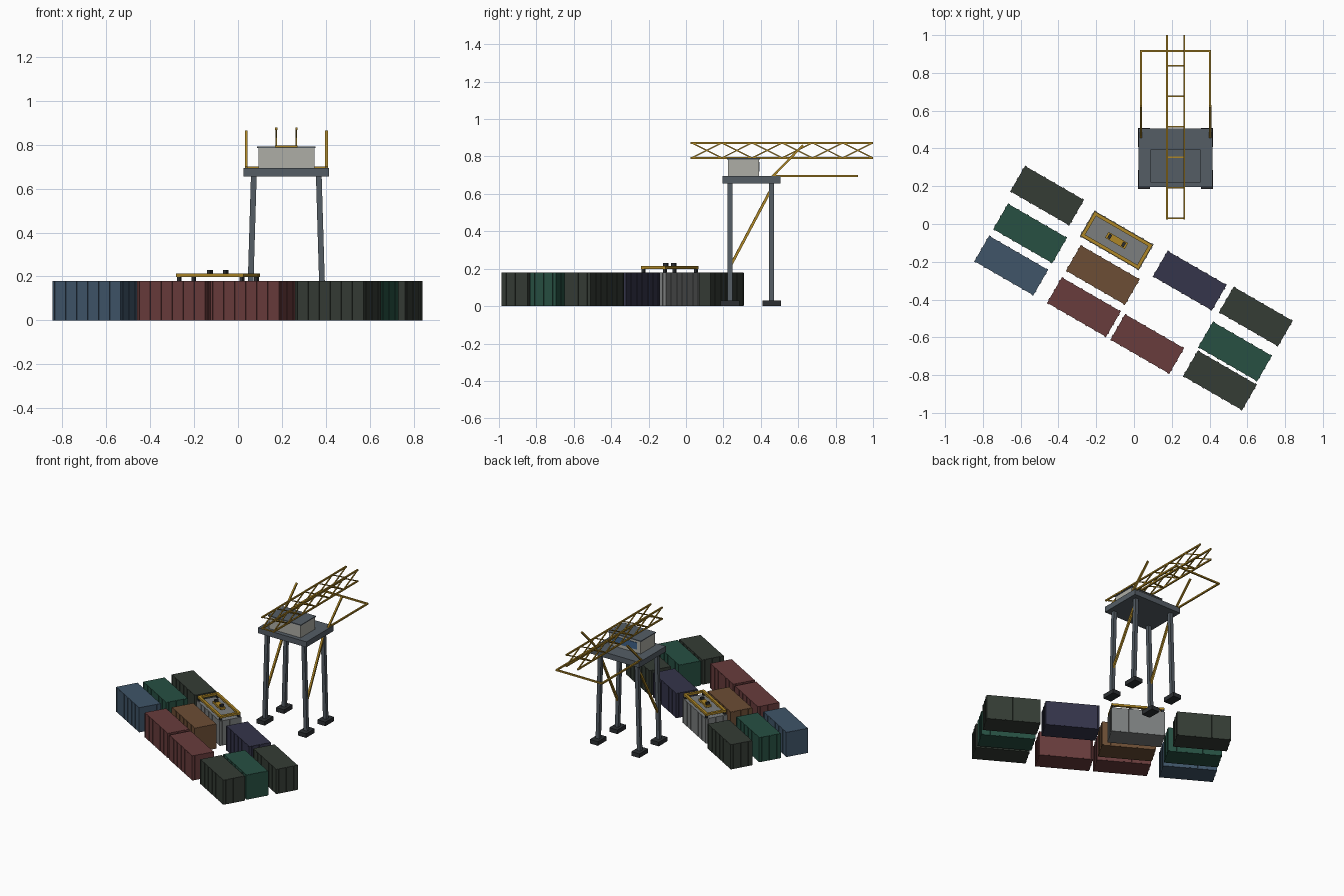
import bpy, bmesh, math
from mathutils import Matrix, Vector

if "Cube" in bpy.data.objects:
    bpy.data.objects.remove(bpy.data.objects["Cube"])


def material(name, rgb):
    m = bpy.data.materials.new(name)
    m.diffuse_color = (*rgb, 1)
    m.use_nodes = True
    m.node_tree.nodes["Principled BSDF"].inputs["Base Color"].default_value = m.diffuse_color
    return m


YELLOW = material("crane_yellow", (0.42, 0.24, 0.02))
STEEL = material("steel", (0.09, 0.11, 0.13))
DARK = material("dark_steel", (0.025, 0.028, 0.032))
CABIN = material("cabin_grey", (0.42, 0.42, 0.38))
GLASS = material("window_blue", (0.05, 0.12, 0.25))
PAINT = {
    "charcoal": material("charcoal", (0.035, 0.045, 0.035)),
    "green": material("green", (0.02, 0.08, 0.055)),
    "blue": material("blue", (0.05, 0.09, 0.14)),
    "red": material("red", (0.14, 0.045, 0.045)),
    "brown": material("brown", (0.15, 0.075, 0.035)),
    "navy": material("navy", (0.035, 0.035, 0.07)),
    "grey": material("grey", (0.20, 0.21, 0.21)),
}


def box(bm, centre, size, rot=Matrix.Identity(4)):
    m = Matrix.Translation(centre) @ rot @ Matrix.Diagonal((*size, 1))
    bmesh.ops.create_cube(bm, size=1, matrix=m)


def beam(bm, a, b, w):
    a, b = Vector(a), Vector(b)
    rot = (b - a).to_track_quat('Z', 'Y').to_matrix().to_4x4()
    box(bm, (a + b) / 2, (w, w, (b - a).length), rot)


def finish(bm, name, mat, loc=(0, 0, 0), angle=0):
    me = bpy.data.meshes.new(name)
    bm.to_mesh(me)
    bm.free()
    me.materials.append(mat)
    ob = bpy.data.objects.new(name, me)
    ob.location = loc
    ob.rotation_euler.z = angle
    bpy.context.collection.objects.link(ob)
    return ob


# Shipping containers with vertical side ribs
L, W, H = 0.366, 0.161, 0.18
YAW = math.radians(-30)


def container(name, mat, x, y):
    bm = bmesh.new()
    box(bm, (0, 0, H / 2), (L - 0.006, W - 0.006, H))
    for s in (-1, 1):
        for i in range(7):
            box(bm, ((i - 3) * 0.058, s * (W / 2 - 0.004), H / 2), (0.012, 0.008, H - 0.004))
        for i in range(3):
            box(bm, (s * (L / 2 - 0.004), (i - 1) * 0.055, H / 2), (0.008, 0.012, H - 0.004))
    finish(bm, name, mat, (x, y, 0), YAW)


layout = [
    ("charcoal", -0.46, 0.15), ("green", -0.55, -0.05), ("blue", -0.65, -0.22),
    ("grey", -0.092, -0.087), ("brown", -0.165, -0.27), ("red", -0.265, -0.44),
    ("red", 0.07, -0.635), ("navy", 0.295, -0.30), ("charcoal", 0.645, -0.49),
    ("green", 0.535, -0.675), ("charcoal", 0.455, -0.828),
]
for n, (colour, x, y) in enumerate(layout):
    container(f"container_{n + 1}", PAINT[colour], x, y)

# Lifting spreader on the grey container
SP = (-0.092, -0.087, 0)
bm = bmesh.new()
for s in (-1, 1):
    box(bm, (0, s * 0.066, 0.206), (0.355, 0.018, 0.015))
    box(bm, (s * 0.168, 0, 0.206), (0.018, 0.15, 0.015))
box(bm, (0, 0, 0.206), (0.12, 0.036, 0.016))
finish(bm, "spreader_frame", YELLOW, SP, YAW)
bm = bmesh.new()
for sx in (-1, 1):
    for sy in (-1, 1):
        box(bm, (sx * 0.165, sy * 0.066, 0.189), (0.016, 0.016, 0.02))
    box(bm, (sx * 0.042, 0, 0.221), (0.016, 0.026, 0.018))
finish(bm, "spreader_locks", DARK, SP, YAW)

# Crane legs and feet
CX = 0.22
legs, feet, braces = bmesh.new(), bmesh.new(), bmesh.new()
for s in (-1, 1):
    for y in (0.235, 0.458):
        beam(legs, (CX + s * 0.167, y, 0.02), (CX + s * 0.148, y, 0.66), 0.026)
        box(feet, (CX + s * 0.167, y, 0.015), (0.065, 0.1, 0.03))
    # Diagonal leg braces, front struts and outrigger arms
    beam(braces, (CX + s * 0.162, 0.235, 0.21), (CX + s * 0.15, 0.458, 0.63), 0.014)
    beam(braces, (CX + s * 0.183, 0.455, 0.685), (CX + s * 0.183, 0.625, 0.86), 0.012)
    beam(braces, (CX + s * 0.183, 0.46, 0.695), (CX + s * 0.183, 0.915, 0.695), 0.011)
beam(braces, (CX - 0.188, 0.915, 0.695), (CX + 0.188, 0.915, 0.695), 0.011)
finish(legs, "crane_legs", STEEL)
finish(feet, "crane_feet", DARK)
finish(braces, "crane_braces", YELLOW)

# Platform and machinery cabin
bm = bmesh.new()
box(bm, (CX, 0.35, 0.675), (0.39, 0.31, 0.04))
finish(bm, "platform", STEEL)
bm = bmesh.new()
box(bm, (CX, 0.308, 0.74), (0.255, 0.165, 0.09))
finish(bm, "cabin", CABIN)
bm = bmesh.new()
box(bm, (CX, 0.308, 0.788), (0.265, 0.175, 0.007))
finish(bm, "cabin_roof", STEEL)
bm = bmesh.new()
box(bm, (CX, 0.391, 0.745), (0.2, 0.006, 0.05))
finish(bm, "cabin_window", GLASS)

# Lattice boom
bm = bmesh.new()
Y0, BAY, ZB, ZT = 0.03, 0.1615, 0.792, 0.873
for x in (CX - 0.046, CX + 0.046):
    for z in (ZB, ZT):
        beam(bm, (x, Y0 - 0.005, z), (x, 1.0, z), 0.01)
    for i in range(6):
        a, b = Y0 + i * BAY, Y0 + (i + 1) * BAY
        beam(bm, (x, a, ZB), (x, b, ZT), 0.007)
        beam(bm, (x, a, ZT), (x, b, ZB), 0.007)
for i in range(6):
    y = Y0 + i * BAY
    beam(bm, (CX - 0.046, y, ZB), (CX + 0.046, y, ZB), 0.008)
finish(bm, "boom", YELLOW)
